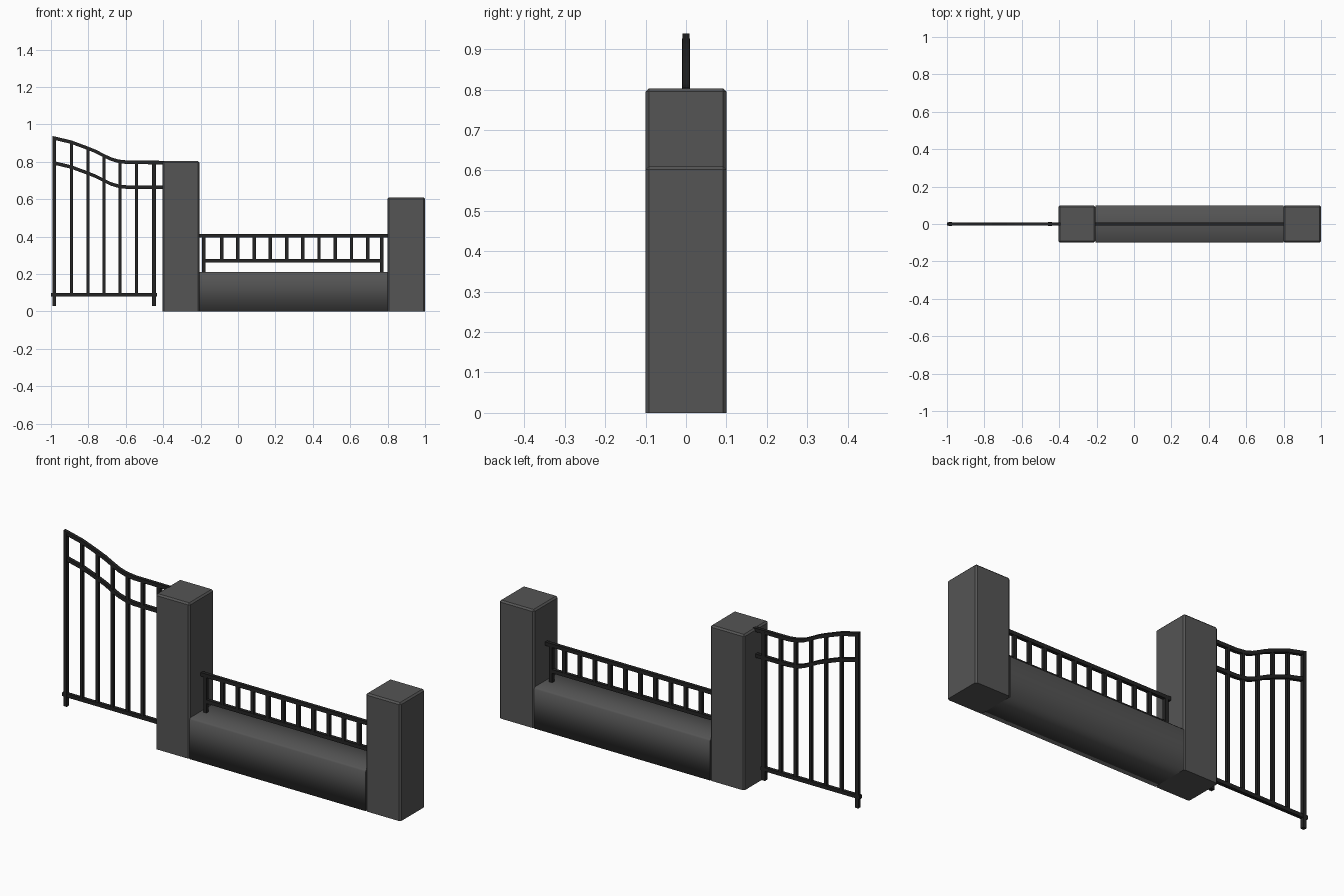
import bpy, bmesh

if "Cube" in bpy.data.objects:
    bpy.data.objects.remove(bpy.data.objects["Cube"])


def material(name, v):
    m = bpy.data.materials.new(name)
    m.diffuse_color = (v, v, v, 1)
    m.use_nodes = True
    m.node_tree.nodes["Principled BSDF"].inputs["Base Color"].default_value = m.diffuse_color
    return m


STONE = material("grey stone", 0.09)
IRON = material("black iron", 0.017)


def finish(name, bm, mat):
    bmesh.ops.recalc_face_normals(bm, faces=bm.faces)
    me = bpy.data.meshes.new(name)
    bm.to_mesh(me)
    bm.free()
    me.materials.append(mat)
    ob = bpy.data.objects.new(name, me)
    bpy.context.collection.objects.link(ob)
    return ob


def add_box(bm, x0, x1, y0, y1, z0, z1):
    vs = bmesh.ops.create_cube(bm, size=1)["verts"]
    for v in vs:
        v.co = (x1 if v.co.x > 0 else x0,
                y1 if v.co.y > 0 else y0,
                z1 if v.co.z > 0 else z0)


# Chamfered pillars (bottom edges stay square)
def pillar(name, x0, x1, h):
    bm = bmesh.new()
    add_box(bm, x0, x1, -0.1, 0.1, 0, h)
    edges = [e for e in bm.edges if max(v.co.z for v in e.verts) > 0.01]
    bmesh.ops.bevel(bm, geom=edges, offset=0.008, segments=1,
                    affect='EDGES', profile=0.5)
    finish(name, bm, STONE)


pillar("tall_pillar", -0.403, -0.207, 0.803)
pillar("short_pillar", 0.80, 1.0, 0.61)

# Low wall, softly shaded along its length
bm = bmesh.new()
add_box(bm, -0.207, 0.80, -0.1, 0.1, 0, 0.212)
top = [e for e in bm.edges if all(v.co.z > 0.1 for v in e.verts)
       and abs(e.verts[0].co.x - e.verts[1].co.x) > 0.5]
bmesh.ops.bevel(bm, geom=top, offset=0.008, segments=1, affect='EDGES', profile=0.5)
for f in bm.faces:
    f.smooth = True
for e in bm.edges:
    if abs(e.verts[0].co.x - e.verts[1].co.x) < 0.01:
        e.smooth = False
finish("low_wall", bm, STONE)

T = 0.009  # half thickness of the iron bars


def bars(name, boxes):
    bm = bmesh.new()
    for x0, x1, z0, z1, t in boxes:
        add_box(bm, x0, x1, -t, t, z0, z1)
    finish(name, bm, IRON)


# Railing on the low wall
bars("railing_rails", [(-0.207, 0.803, 0.394, 0.413, T),
                       (-0.190, 0.778, 0.261, 0.280, T)])
bars("railing_posts", [(x - T, x + T, 0.205, 0.40, T) for x in (-0.183, 0.769)])
bars("railing_balusters", [(x - T, x + T, 0.27, 0.40, 0.008)
                           for x in (-0.0875 + 0.0868 * i for i in range(10))])

# Gate: curved rails follow a shared profile
CURVE = [(-0.993, 0.929), (-0.891, 0.905), (-0.802, 0.872), (-0.76, 0.855),
         (-0.717, 0.833), (-0.68, 0.815), (-0.64, 0.803), (-0.59, 0.797),
         (-0.39, 0.796)]


def curve_z(x):
    for (xa, za), (xb, zb) in zip(CURVE, CURVE[1:]):
        if xa <= x <= xb:
            return za + (zb - za) * (x - xa) / (xb - xa)
    return CURVE[-1][1]


def curved_rail(name, drop):
    bm = bmesh.new()
    rings = [[bm.verts.new((x, y, z - drop + dz)) for y, dz in
              ((-T, -0.0095), (T, -0.0095), (T, 0.0095), (-T, 0.0095))]
             for x, z in CURVE]
    for a, b in zip(rings, rings[1:]):
        for i in range(4):
            j = (i + 1) % 4
            bm.faces.new((a[i], a[j], b[j], b[i]))
    bm.faces.new(rings[0])
    bm.faces.new(rings[-1])
    finish(name, bm, IRON)


curved_rail("gate_top_rail", 0)
curved_rail("gate_middle_rail", 0.133)
bars("gate_bottom_rail", [(-1.0, -0.433, 0.079, 0.098, T)])
bars("gate_posts", [(x - 0.0095, x + 0.0095, 0.03, curve_z(x), 0.0095)
                    for x in (-0.983, -0.449)])
bars("gate_bars", [(x - 0.008, x + 0.008, 0.085, curve_z(x), 0.008)
                   for x in (-0.891, -0.802, -0.717, -0.630, -0.543)])
